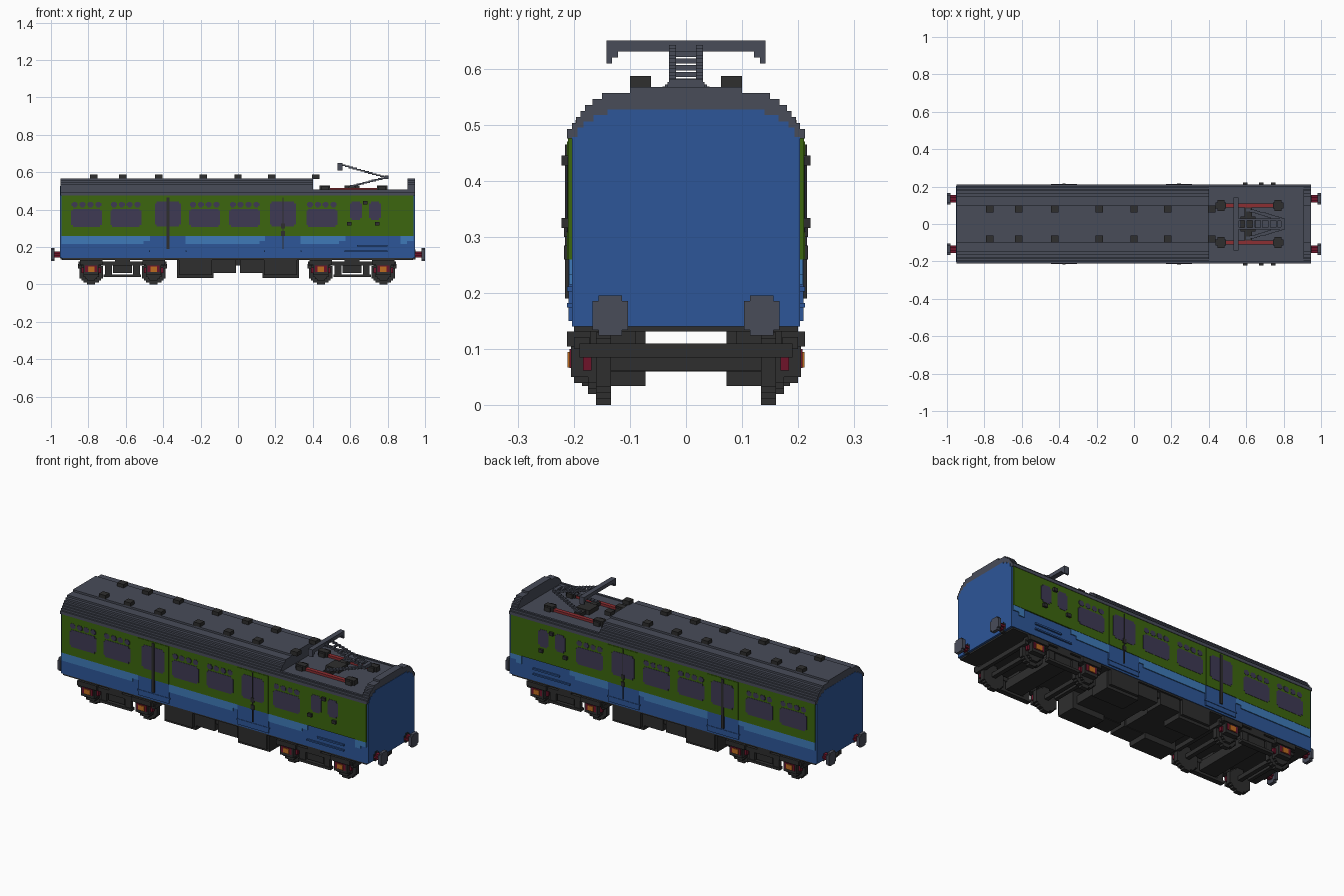
import bpy, bmesh, math

cube = bpy.data.objects.get("Cube")
if cube:
    bpy.data.objects.remove(cube)

VOXEL = 0.0105


def material(name, *rgb):
    """Flat material from an sRGB colour."""
    linear = [((c / 255 + 0.055) / 1.055) ** 2.4 for c in rgb] + [1]
    mat = bpy.data.materials.new(name)
    mat.use_nodes = True
    mat.diffuse_color = linear
    mat.node_tree.nodes["Principled BSDF"].inputs["Base Color"].default_value = linear
    return mat


BLUE = material("body blue", 45, 86, 152)
LIGHT = material("band light blue", 62, 122, 184)
GREEN = material("side green", 60, 102, 14)
GREY = material("roof grey", 72, 76, 89)
GLASS = material("window glass", 62, 58, 84)
DARK = material("underframe black", 46, 46, 46)
RED = material("buffer red", 110, 20, 42)
RUST = material("bus bar red", 140, 46, 50)
ORANGE = material("axle cover orange", 190, 108, 32)


def boxes(name, mat, parts, mirror=False):
    """One object from (x0, x1, y0, y1, z0, z1) blocks, optionally mirrored in y."""
    bm = bmesh.new()
    parts = list(parts)
    if mirror:
        parts += [(a, b, -d, -c, e, f) for a, b, c, d, e, f in parts]
    for x0, x1, y0, y1, z0, z1 in parts:
        verts = bmesh.ops.create_cube(bm, size=1)["verts"]
        bmesh.ops.scale(bm, vec=(x1 - x0, y1 - y0, z1 - z0), verts=verts)
        bmesh.ops.translate(bm, vec=((x0 + x1) / 2, (y0 + y1) / 2, (z0 + z1) / 2), verts=verts)
    mesh = bpy.data.meshes.new(name)
    bm.to_mesh(mesh)
    bm.free()
    mesh.materials.append(mat)
    obj = bpy.data.objects.new(name, mesh)
    bpy.context.collection.objects.link(obj)
    return obj


def rows(radius):
    """Half width, bottom and top of each row of a stepped disc."""
    count = round(2 * radius / VOXEL)
    step = 2 * radius / count
    for i in range(count):
        z = -radius + i * step
        mid = z + step / 2
        half = math.sqrt(radius ** 2 - mid ** 2)
        yield max(1, round(half / VOXEL)) * VOXEL, z, z + step


def wheel(x, y0, y1, z, radius):
    return [(x - h, x + h, y0, y1, z + a, z + b) for h, a, b in rows(radius)]


def disc(x0, x1, y, z, radius):
    return [(x0, x1, y - h, y + h, z + a, z + b) for h, a, b in rows(radius)]


def panel(x0, x1, z0, z1, y, cut=0.01):
    """Thin side plate with notched corners."""
    return [(x0 + cut, x1 - cut, 0.2, y, z0, z1), (x0, x1, 0.2, y, z0 + cut, z1 - cut)]


# Body shell, end walls and floor
boxes("body_shell", BLUE, [(-0.94, 0.935, -0.2035, 0.2035, 0.14, 0.478)])
boxes("floor", DARK, [(-0.94, 0.935, -0.2, 0.2, 0.131, 0.14)])
end_steps = [(0.203, 0.478), (0.193, 0.495), (0.183, 0.506), (0.165, 0.517), (0.14, 0.527)]
boxes("end_walls", BLUE, [(x, x + 0.012, -w, w, 0.14, top)
                          for x in (-0.951, 0.935) for w, top in end_steps])

# Stepped roof: full height, low equipment deck, and end rim
widths = [0.2125, 0.203, 0.196, 0.188, 0.18, 0.167, 0.15, 0.1]
levels = [(w, 0.475 + (0.0115 * i + 0.006 if i else 0), 0.4925 + 0.0107 * i)
          for i, w in enumerate(widths)]


def roof(name, x0, x1, count):
    boxes(name, GREY, [(x0, x1, -w, w, a, b) for w, a, b in
                       [(w, 0.475, b) for w, a, b in levels[:count]]])


roof("main_roof", -0.95, 0.4, 8)
roof("equipment_deck", 0.4, 0.905, 2)
roof("end_rim", 0.905, 0.945, 8)
boxes("deck_lip", GREY, [(0.4, 0.905, 0.185, 0.197, 0.5, 0.508)], True)

# Roof ventilators
boxes("roof_vents", DARK, [(x - 0.02, x + 0.02, 0.062, 0.1, 0.564, 0.587)
                           for x in (-0.77, -0.615, -0.425, -0.185, 0, 0.18, 0.415)], True)

# Side cladding and light band
boxes("green_sides", GREEN, [(-0.943, 0.938, 0.2, 0.21, 0.26, 0.478)], True)
bands = [(-0.943, -0.47), (-0.28, 0.15), (0.33, 0.575), (0.87, 0.938)]
boxes("light_bands", LIGHT, [(a, b, 0.2, 0.2085, 0.232, 0.26) for a, b in bands] +
      [(a, b - 0.035, 0.2, 0.2085, 0.215, 0.232) for a, b in bands], True)

# Doors with centre seam, handles and footboards
doors = (-0.375, 0.24)
boxes("door_upper", GREEN, [(x - 0.095, x + 0.095, 0.2, 0.2125, 0.26, 0.47) for x in doors], True)
boxes("door_lower", BLUE, [(x - 0.095, x + 0.095, 0.2, 0.2095, 0.15, 0.26) for x in doors], True)
boxes("door_windows", GLASS, [p for x in doors
                              for p in panel(x - 0.07, x + 0.07, 0.31, 0.442, 0.214)], True)
boxes("door_seams", DARK, [(x - w, x + w, 0.2, 0.2155, 0.19, 0.465)
                           for x, w in zip(doors, (0.008, 0.002))], True)
boxes("door_handles", DARK, [(0.23, 0.25, 0.2, 0.217, z, z + 0.025) for z in (0.26, 0.3)], True)
boxes("footboards", BLUE, [(x - 0.1, x + 0.1, 0.2, 0.212, 0.174, 0.182) for x in doors] +
      [(0.57, 0.8, 0.2, 0.212, 0.174, 0.182), (0.635, 0.8, 0.2, 0.212, 0.203, 0.212)], True)

# Saloon windows with four toplights each, and the narrow cab windows
windows = []
for x in (-0.81, -0.6, -0.178, 0.035, 0.448):
    windows += panel(x - 0.083, x + 0.083, 0.308, 0.404, 0.2115)
    for i in range(4):
        c = x + (i - 1.5) * 0.042
        windows += panel(c - 0.016, c + 0.016, 0.412, 0.44, 0.2115, 0.006)
for x in (0.63, 0.733):
    windows += panel(x - 0.032, x + 0.032, 0.345, 0.442, 0.2115)
boxes("side_windows", GLASS, windows, True)
boxes("grab_irons", DARK, [(x - 0.012, x + 0.012, 0.2, 0.222, z, z + 0.018)
                           for x, z in ((0.595, 0.316), (0.745, 0.316), (0.68, 0.427))], True)

# Buffers at both ends
shafts, collars, heads = [], [], []
for s in (-1, 1):
    def span(a, b):
        return sorted((s * a, s * b))
    shafts += disc(*span(0.93, 0.985), 0.135, 0.16, 0.016)
    collars += disc(*span(0.93, 0.95), 0.135, 0.16, 0.026)
    heads += disc(*span(0.982, 1), 0.135, 0.16, 0.036)
boxes("buffer_shafts", RED, shafts, True)
boxes("buffer_collars", DARK, collars, True)
boxes("buffer_heads", GREY, heads, True)

# Bogies: wheels, axles, side frames, springs and axle covers
wheels, frames, reds, covers = [], [], [], []
for cx in (-0.618, 0.61):
    frames += [(cx - 0.235, cx + 0.235, 0.172, 0.2, 0.1, 0.122),
               (cx - 0.1, cx + 0.1, 0.172, 0.2, 0.04, 0.054),
               (cx - 0.05, cx + 0.05, 0, 0.19, 0.06, 0.11),
               (cx - 0.04, cx + 0.04, 0.09, 0.2, 0.1, 0.135)]
    for s in (-1, 1):
        x = cx + s * 0.167
        wheels += wheel(x, 0.134, 0.16, 0.065, 0.065)
        wheels += wheel(x, 0.16, 0.175, 0.065, 0.045)
        frames += [(x - 0.012, x + 0.012, 0, 0.17, 0.062, 0.085),
                   (x - 0.04, x + 0.04, 0.17, 0.205, 0.05, 0.12),
                   (x - 0.06, x + 0.06, 0.17, 0.2125, 0.105, 0.131)]
        end = cx + s * 0.228
        frames += [(end - 0.01, end + 0.01, 0, 0.19, 0.085, 0.11)]
        post = cx + s * 0.075
        frames += [(post - 0.018, post + 0.018, 0.175, 0.195, 0.05, 0.1)]
        reds += [(x - 0.052, x + 0.052, 0.168, 0.184, 0.062, 0.09),
                 (x - 0.032, x + 0.032, 0.2, 0.2075, 0.066, 0.1)]
        covers += [(x - 0.018, x + 0.018, 0.2, 0.2115, 0.067, 0.095)]
boxes("wheels", DARK, wheels, True)
boxes("bogie_frames", DARK, frames, True)
boxes("axle_box_sides", RED, reds, True)
boxes("axle_covers", ORANGE, covers, True)

# Underfloor equipment cases
cases = []
for s in (-1, 1):
    for a, b, y0, y1, z0, z1 in ((0.13, 0.325, 0.072, 0.185, 0.034, 0.134),
                                 (0.14, 0.315, 0.18, 0.2, 0.05, 0.134),
                                 (0.01, 0.13, 0.085, 0.19, 0.062, 0.134),
                                 (0, 0.14, 0.09, 0.18, 0.1, 0.134),
                                 (0.02, 0.3, 0, 0.09, 0.065, 0.11)):
        cases += [(*sorted((s * a, s * b)), y0, y1, z0, z1)]
boxes("underfloor_cases", DARK, cases, True)

# Roof insulators and bus bars
posts = []
for x in (0.465, 0.77):
    posts += [(x - 0.028, x + 0.028, 0.082, 0.115, 0.5, 0.53),
              (x - 0.018, x + 0.018, 0.07, 0.127, 0.5, 0.526)]
boxes("insulators", DARK, posts, True)
boxes("bus_bars", RUST, [(0.47, 0.77, 0.088, 0.11, 0.502, 0.516)], True)
boxes("pantograph_base", DARK, [(0.57, 0.65, 0, 0.04, 0.5, 0.528),
                                (0.59, 0.63, 0.04, 0.088, 0.5, 0.524)], True)

# Pantograph: stepped lower arms, knee, upper arm and collector head
STEPS = 12
lower, upper = [], []
for i in range(STEPS):
    t = i / (STEPS - 1)
    x = 0.6 + 0.18 * t
    y = 0.075 - 0.05 * t
    z = 0.522 + 0.045 * t
    lower += [(x, x + 0.024, y - 0.008, y + 0.008, z, z + 0.009)]
    x = 0.55 + 0.23 * t
    z = 0.633 - 0.066 * t
    upper += [(x, x + 0.024, 0.018, 0.03, z, z + 0.009)]
    if i % 2 == 0:
        upper += [(x, x + 0.012, 0, 0.02, z, z + 0.009)]
boxes("pantograph_lower_arms", GREY, lower, True)
boxes("pantograph_upper_arm", GREY, upper, True)
boxes("pantograph_knee", GREY, [(0.785, 0.805, -0.03, 0.03, 0.563, 0.581)])
boxes("collector_head", GREY, [(0.532, 0.56, 0, 0.142, 0.63, 0.65),
                               (0.532, 0.56, 0.121, 0.142, 0.62, 0.63),
                               (0.532, 0.56, 0.132, 0.142, 0.609, 0.62)], True)
